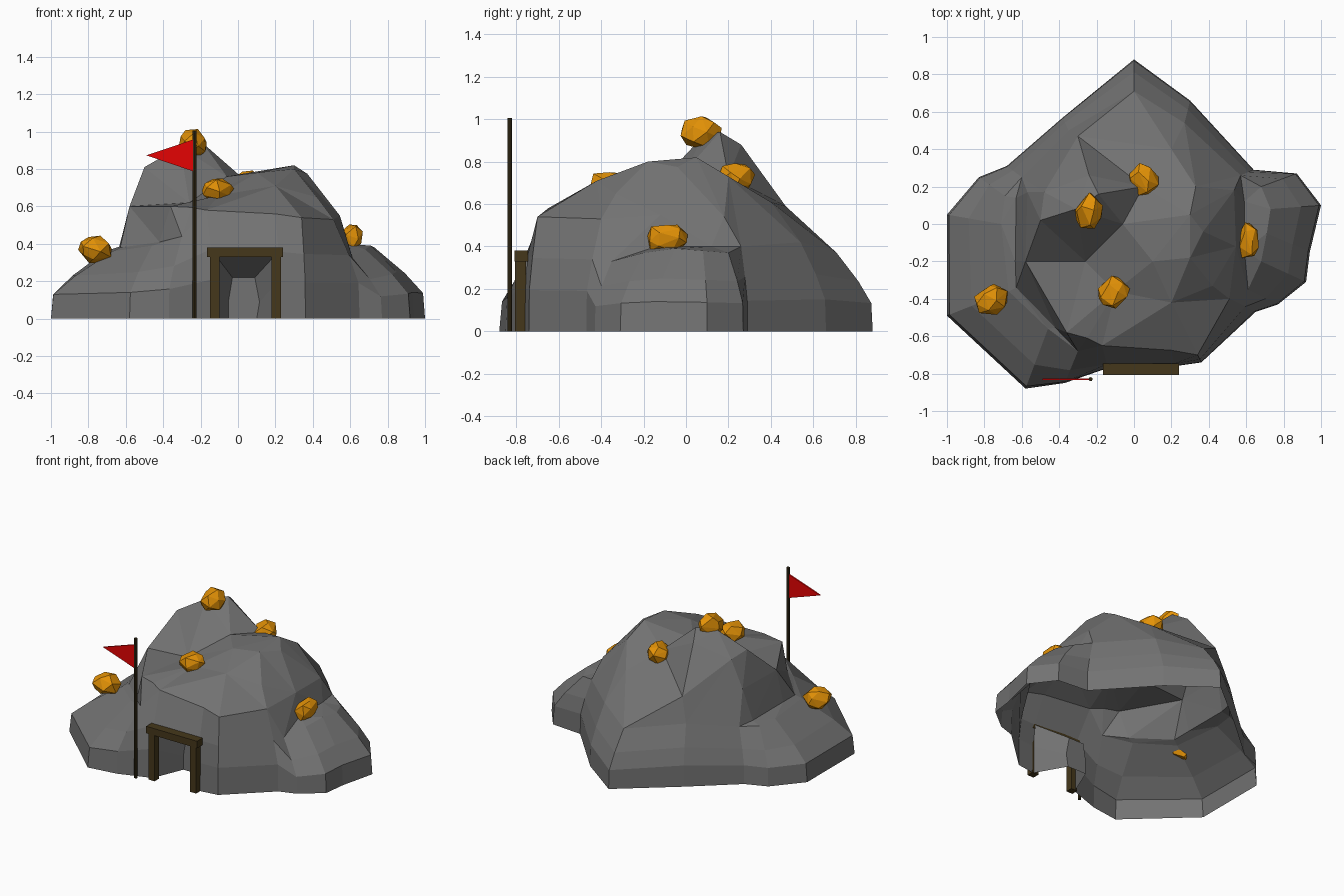
import bpy, bmesh, math, random
from mathutils import Vector
from mathutils.geometry import delaunay_2d_cdt

if "Cube" in bpy.data.objects:
    bpy.data.objects.remove(bpy.data.objects["Cube"])

random.seed(4)

def material(name, rgb):
    m = bpy.data.materials.new(name)
    m.diffuse_color = (*rgb, 1)
    m.use_nodes = True
    m.node_tree.nodes["Principled BSDF"].inputs["Base Color"].default_value = m.diffuse_color
    return m

ROCK = material("rock_grey", (0.17, 0.17, 0.17))
GOLD = material("ore_gold", (0.78, 0.29, 0.002))
WOOD = material("timber_brown", (0.06, 0.039, 0.011))
POLE = material("pole_dark", (0.036, 0.025, 0.008))
RED = material("flag_red", (0.78, 0.001, 0.001))

def finish(bm, name, mat):
    bmesh.ops.recalc_face_normals(bm, faces=bm.faces)
    me = bpy.data.meshes.new(name)
    bm.to_mesh(me)
    bm.free()
    me.materials.append(mat)
    ob = bpy.data.objects.new(name, me)
    bpy.context.collection.objects.link(ob)
    return ob

def box(name, lo, hi, mat):
    bm = bmesh.new()
    bmesh.ops.create_cube(bm, size=1)
    for v in bm.verts:
        v.co = Vector([l + (h - l) * (c + 0.5) for l, h, c in zip(lo, hi, v.co)])
    return finish(bm, name, mat)

# Rock skirt: ground outline and the shoulder rim above it, counter-clockwise
OUTLINE = [(1, .10), (.87, .27), (.64, .29), (.30, .66), (0, .88), (-.38, .57),
           (-.68, .31), (-.83, .25), (-1, .05), (-1, -.49), (-.58, -.88), (-.37, -.85),
           (-.14, -.77), (.22, -.76), (.36, -.74), (.65, -.47), (.77, -.43),
           (.92, -.31), (.94, -.15)]
RIM = [(.73, .08, .38), (.68, .20, .37), (.57, .26, .40), (.27, .54, .42),
       (0, .71, .37), (-.35, .50, .42), (-.60, .25, .37), (-.69, .15, .36),
       (-.71, 0, .36), (-.67, -.36, .36), (-.46, -.56, .39), (-.30, -.68, .44),
       (-.17, -.65, .58), (.20, -.675, .56), (.34, -.70, .54), (.51, -.40, .53),
       (.61, -.35, .33), (.68, -.20, .37), (.71, -.05, .39)]
# Upper rock: shoulder feet, crest edges, plateau and peak
FEET = [(-.63, .14, .38), (-.635, -.20, .385), (-.63, -.34, .38), (-.42, -.555, .41),
        (.59, -.14, .40), (.59, .12, .40)]
CREST = [(-.57, .17, .60), (-.58, -.20, .60), (-.36, -.58, .60), (-.25, -.61, .595),
         (.545, -.12, .55), (.535, .18, .54), (-.30, .47, .59), (.20, .40, .61)]
PLATEAU = [(-.26, -.20, .62), (-.10, -.36, .66), (.20, -.42, .71), (.10, -.20, .78),
           (.30, -.18, .80), (.30, .05, .82), (.37, -.04, .775), (.33, .20, .73),
           (.05, .20, .73), (-.06, 0, .76), (.42, -.33, .65)]
PEAK = [(-.50, .02, .81), (-.31, .08, .92), (-.19, .16, .94), (-.24, .26, .88),
        (-.48, .17, .79)]

bm = bmesh.new()
n = len(OUTLINE)
DOOR = 12                                   # wall segment holding the entrance
rings = []
for fz, fxy in ((0, 0), (.36, .04), (.64, .40), (1, 1)):
    ring = []
    for i, (b, r) in enumerate(zip(OUTLINE, RIM)):
        f = fxy * .4 if i in (DOOR, DOOR + 1) and fz < 1 else fxy
        ring.append(bm.verts.new((b[0] + (r[0] - b[0]) * f,
                                  b[1] + (r[1] - b[1]) * f, r[2] * fz)))
    rings.append(ring)
for k in range(3):
    for i in range(n):
        if i == DOOR and k < 2:
            continue
        j = (i + 1) % n
        bm.faces.new((rings[k][i], rings[k][j], rings[k + 1][j], rings[k + 1][i]))
cap = rings[3] + [bm.verts.new(p) for p in FEET + CREST + PLATEAU + PEAK]
# Ridge and foot lines keep the cliffs above both shoulders crisp
f0, c0 = n, n + len(FEET)
p0 = c0 + len(CREST)
lines = [(i, (i + 1) % n) for i in range(n)]
for chain in ((6, f0, f0 + 1, f0 + 2, f0 + 3, 11),
              (c0, c0 + 1, c0 + 2, c0 + 3, 12), (c0 + 1, p0),
              (16, f0 + 4, f0 + 5, 2), (15, c0 + 4, c0 + 5),
              (c0 + 4, p0 + 6, p0 + 5)):
    lines += list(zip(chain, chain[1:]))
_, _, tris, orig, _, _ = delaunay_2d_cdt([v.co.xy for v in cap], lines, [], 1, 1e-5)
for t in tris:
    if all(orig[i] for i in t):
        bm.faces.new([cap[orig[i][0]] for i in t])

# Tunnel narrowing behind the entrance
a, b = DOOR, DOOR + 1
mouth = [rings[0][a], rings[1][a], rings[2][a], rings[2][b], rings[1][b], rings[0][b]]
back = [bm.verts.new((x, -.55, z)) for x, z in
        ((-.05, 0), (-.05, .10), (-.03, .22), (.09, .22), (.115, .09), (.10, 0))]
for i in range(5):
    bm.faces.new((mouth[i], mouth[i + 1], back[i + 1], back[i]))
bm.faces.new(back)
bmesh.ops.dissolve_limit(bm, angle_limit=math.radians(4), verts=bm.verts, edges=bm.edges)
finish(bm, "rock_mound", ROCK)

# Gold ore chunks: faceted hulls of jittered sphere points
def chunk(name, centre, size):
    bm = bmesh.new()
    for i in range(18):
        z = 1 - 2 * (i + .5) / 18
        a = i * 2.4 + random.uniform(-.3, .3)
        r = math.sqrt(1 - z * z)
        k = random.uniform(.95, 1.15)
        d = Vector((r * math.cos(a), r * math.sin(a), z * 1.03)) * k
        bm.verts.new([c + s * e for c, s, e in zip(centre, size, d)])
    res = bmesh.ops.convex_hull(bm, input=bm.verts)
    bmesh.ops.delete(bm, geom=[v for v in res["geom_interior"]
                               if isinstance(v, bmesh.types.BMVert)], context='VERTS')
    finish(bm, name, GOLD)

for i, (c, s) in enumerate([((-.765, -.405, .372), (.093, .08, .076)),
                            ((-.24, .065, .935), (.076, .10, .076)),
                            ((.05, .235, .715), (.083, .085, .076)),
                            ((-.11, -.365, .69), (.08, .09, .063)),
                            ((.615, -.09, .437), (.058, .10, .068))]):
    chunk("gold_chunk_%d" % (i + 1), c, s)

# Timber entrance frame
box("left_post", (-.15, -.805, 0), (-.10, -.755, .335), WOOD)
box("right_post", (.18, -.805, 0), (.23, -.755, .335), WOOD)
box("lintel", (-.165, -.808, .33), (.24, -.745, .38), WOOD)

# Flag pole
bm = bmesh.new()
bmesh.ops.create_cone(bm, cap_ends=True, segments=8, radius1=.011, radius2=.011, depth=1.005)
bmesh.ops.translate(bm, verts=bm.verts, vec=(-.232, -.83, .5025))
finish(bm, "flag_pole", POLE)

# Triangular pennant
bm = bmesh.new()
f = bm.faces.new([bm.verts.new((x, -.835, z)) for x, z in
                  ((-.232, .96), (-.232, .785), (-.49, .873))])
ext = bmesh.ops.extrude_face_region(bm, geom=[f])
bmesh.ops.translate(bm, vec=(0, .01, 0),
                    verts=[v for v in ext["geom"] if isinstance(v, bmesh.types.BMVert)])
finish(bm, "pennant", RED)
